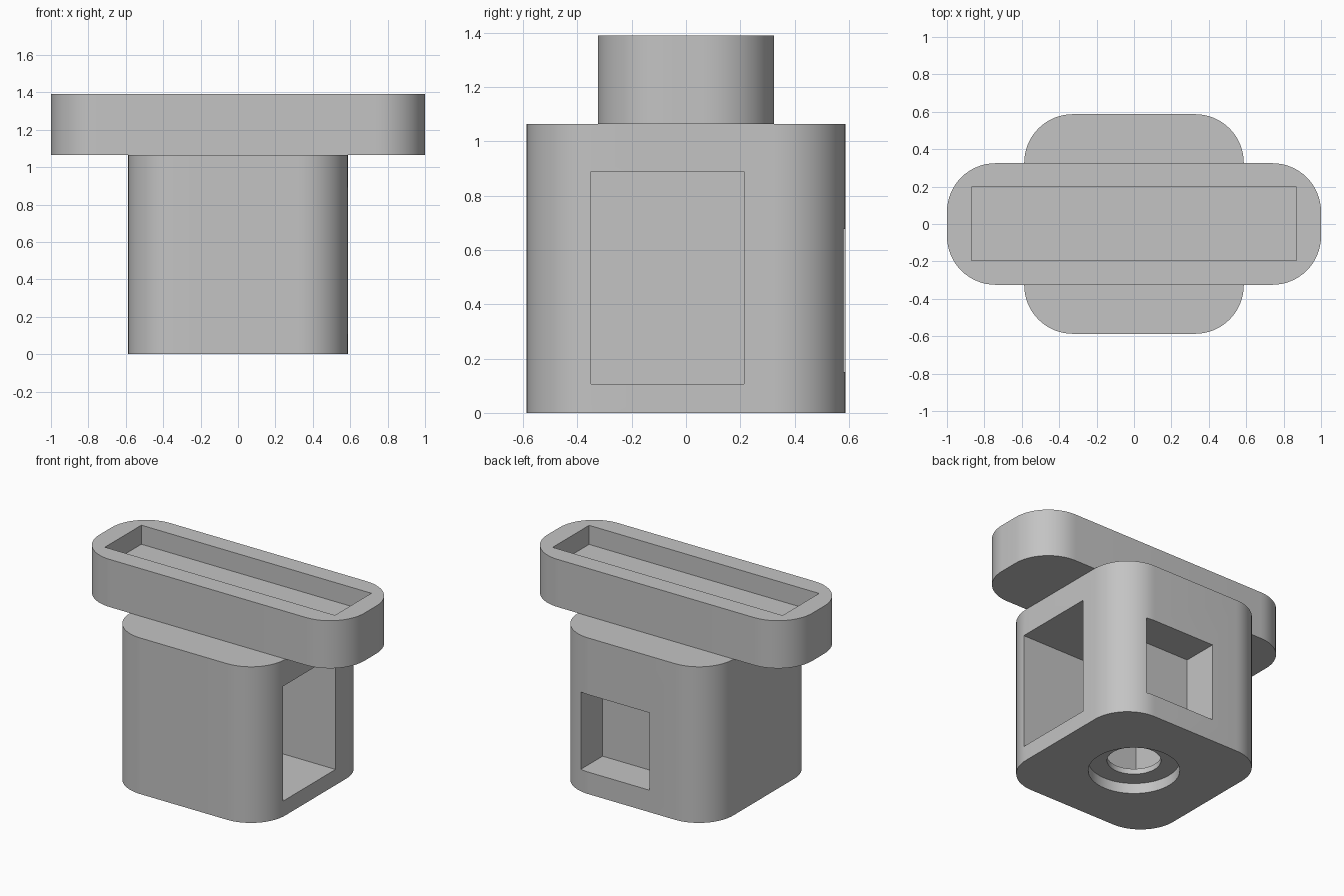
import bpy
import bmesh
from math import sin, cos, pi, radians

cube = bpy.data.objects.get("Cube")
if cube:
    bpy.data.objects.remove(cube, do_unlink=True)

grey = bpy.data.materials.new("plain grey")
grey.use_nodes = True
COLOUR = (0.55, 0.55, 0.55, 1)
grey.diffuse_color = COLOUR
grey.node_tree.nodes["Principled BSDF"].inputs["Base Color"].default_value = COLOUR


def prism(name, outline, z0, z1):
    """Extrude a closed outline from z0 to z1."""
    bm = bmesh.new()
    base = bm.faces.new([bm.verts.new((x, y, z0)) for x, y in outline])
    top = bmesh.ops.extrude_face_region(bm, geom=[base])["geom"]
    verts = [v for v in top if isinstance(v, bmesh.types.BMVert)]
    bmesh.ops.translate(bm, verts=verts, vec=(0, 0, z1 - z0))
    bmesh.ops.recalc_face_normals(bm, faces=bm.faces)
    mesh = bpy.data.meshes.new(name)
    bm.to_mesh(mesh)
    bm.free()
    mesh.materials.append(grey)
    obj = bpy.data.objects.new(name, mesh)
    bpy.context.collection.objects.link(obj)
    return obj


def rounded(hx, hy, r, steps=16):
    """Rounded rectangle outline centred on the origin."""
    points = []
    for i, (sx, sy) in enumerate([(1, 1), (-1, 1), (-1, -1), (1, -1)]):
        for k in range(steps + 1):
            a = (i + k / steps) * pi / 2
            points.append((sx * (hx - r) + r * cos(a), sy * (hy - r) + r * sin(a)))
    return points


def circle(r, steps=64):
    return [(r * cos(2 * pi * k / steps), r * sin(2 * pi * k / steps)) for k in range(steps)]


def box(x0, x1, y0, y1):
    return [(x0, y0), (x1, y0), (x1, y1), (x0, y1)]


def cut(target, outline, z0, z1):
    """Subtract a prism from the target and discard the cutter."""
    cutter = prism("cutter", outline, z0, z1)
    cutter.hide_render = True
    mod = target.modifiers.new("cut", "BOOLEAN")
    mod.operation = "DIFFERENCE"
    mod.solver = "EXACT"
    mod.object = cutter
    select(target)
    bpy.ops.object.modifier_apply(modifier=mod.name)
    bpy.data.objects.remove(cutter, do_unlink=True)


def select(obj):
    bpy.ops.object.select_all(action="DESELECT")
    obj.select_set(True)
    bpy.context.view_layer.objects.active = obj


# Housing: side chamber, rear pocket and counterbored hole underneath
housing = prism("housing", rounded(0.587, 0.587, 0.26), 0, 1.065)
cut(housing, box(-0.31, 0.8, -0.35, 0.213), 0.107, 0.89)
cut(housing, box(-0.135, 0.388, 0.345, 0.8), 0.15, 0.678)
cut(housing, circle(0.28), -0.1, 0.07)
cut(housing, circle(0.165), -0.1, 0.2)

# Wide head with a shallow tray in its top
head = prism("head", rounded(1, 0.325, 0.26), 1.065, 1.39)
cut(head, box(-0.868, 0.868, -0.195, 0.198), 1.26, 1.6)

for part in (housing, head):
    select(part)
    bpy.ops.object.shade_smooth_by_angle(angle=radians(30))
